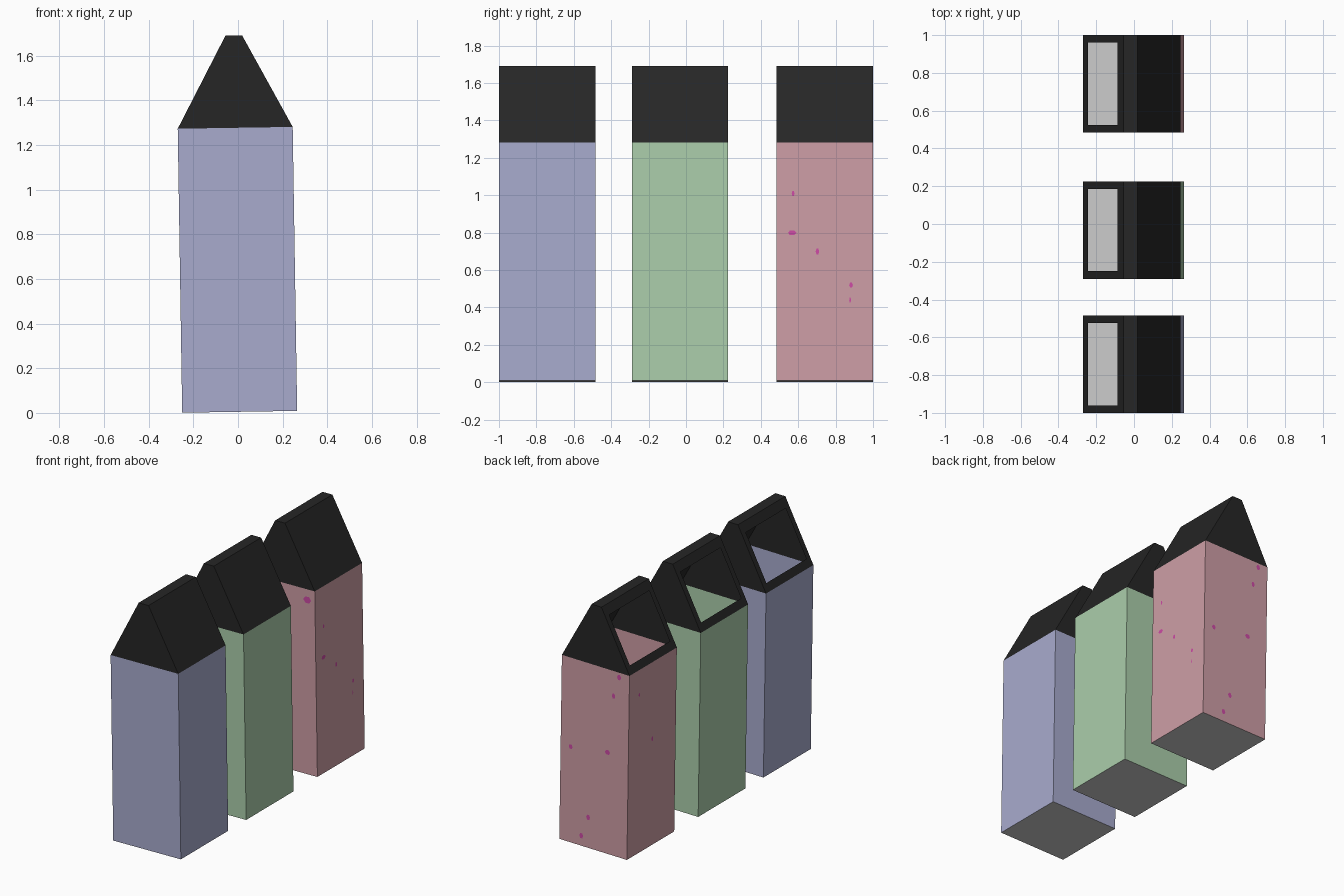
import bpy, bmesh, math
from mathutils import Vector

if "Cube" in bpy.data.objects:
    bpy.data.objects.remove(bpy.data.objects["Cube"])

H = 0.2575                   # half width of a bin
BODY, TOP, RIDGE = 1.272, 1.685, 0.0375
TILT = math.radians(-0.9)


def material(name, rgb):
    m = bpy.data.materials.new(name)
    lin = [((c / 255 + 0.055) / 1.055) ** 2.4 for c in rgb]
    m.diffuse_color = (*lin, 1)
    m.use_nodes = True
    m.node_tree.nodes["Principled BSDF"].inputs["Base Color"].default_value = m.diffuse_color
    return m


lavender = material("lavender", (168, 171, 206))
green = material("pale green", (171, 206, 171))
pink = material("dusty pink", (206, 158, 166))
black = material("soft black", (38, 38, 38))
grey = material("light grey", (204, 204, 204))
magenta = material("magenta", (205, 75, 165))


def add_object(name, bm, mats, y):
    me = bpy.data.meshes.new(name)
    bm.to_mesh(me)
    bm.free()
    for m in mats:
        me.materials.append(m)
    ob = bpy.data.objects.new(name, me)
    ob.location = (0.0075, y, 0.005)
    ob.rotation_euler = (0, TILT, 0)
    bpy.context.collection.objects.link(ob)
    return ob


def make_body(name, colour, y):
    # open-topped box with a grey floor
    bm = bmesh.new()
    bmesh.ops.create_cube(bm, size=1)
    for v in bm.verts:
        v.co = (v.co.x * 2 * H, v.co.y * 2 * H, (v.co.z + 0.5) * BODY)
    bm.normal_update()
    for f in bm.faces:
        f.material_index = 1 if f.normal.z < -0.5 else 0
    lid = [f for f in bm.faces if f.normal.z > 0.5]
    bmesh.ops.delete(bm, geom=lid, context='FACES_ONLY')
    add_object(name, bm, [colour, grey], y)


def make_hood(name, y):
    # hollow gabled hood with a flat ridge and an opening in the left slope
    bm = bmesh.new()
    profile = [(-H, BODY), (-RIDGE, TOP), (RIDGE, TOP), (H, BODY)]
    near = [bm.verts.new((x, -H, z)) for x, z in profile]
    far = [bm.verts.new((x, H, z)) for x, z in profile]
    bm.faces.new(near)
    bm.faces.new(far[::-1])
    for i in (1, 2):
        bm.faces.new((near[i], far[i], far[i + 1], near[i + 1]))
    # frame around the opening
    outer = [near[0], far[0], far[1], near[1]]
    low, high = near[0].co, near[1].co
    inner = []
    for t, yy in ((0.12, -1), (0.12, 1), (0.857, 1), (0.857, -1)):
        p = low.lerp(high, t)
        inner.append(bm.verts.new((p.x, yy * (H - 0.04), p.z)))
    for i in range(4):
        j = (i + 1) % 4
        bm.faces.new((outer[i], outer[j], inner[j], inner[i]))
    bmesh.ops.recalc_face_normals(bm, faces=bm.faces)
    add_object(name, bm, [black], y)


def make_splashes(name, y, spots):
    # small flat blots just off the walls: (wall normal, position along wall, height, width, height)
    bm = bmesh.new()
    for (nx, ny), u, z, w, h in spots:
        n = Vector((nx, ny, 0))
        along = Vector((abs(ny), abs(nx), 0))
        centre = n * (H + 0.002) + along * u + Vector((0, 0, z))
        ring = []
        for k in range(6):
            a = k * math.tau / 6
            ring.append(bm.verts.new(centre + along * math.cos(a) * w / 2
                                     + Vector((0, 0, math.sin(a) * h / 2))))
        f = bm.faces.new(ring)
        f.normal_update()
        if f.normal.dot(n) < 0:
            f.normal_flip()
    add_object(name, bm, [magenta], y)


bins = [("lavender", lavender, -0.7425), ("green", green, -0.0325), ("pink", pink, 0.7425)]
for label, colour, y in bins:
    make_body(label + "_bin_body", colour, y)
    make_hood(label + "_bin_hood", y)

R, L, B, F = (1, 0), (-1, 0), (0, 1), (0, -1)
make_splashes("pink_bin_splashes", 0.7425, [
    (R, -0.17, 1.00, 0.015, 0.03), (R, -0.175, 0.79, 0.045, 0.03),
    (R, -0.04, 0.69, 0.02, 0.035), (R, 0.14, 0.51, 0.02, 0.03), (R, 0.135, 0.43, 0.01, 0.03),
    (B, -0.18, 1.24, 0.03, 0.04), (B, -0.14, 1.10, 0.025, 0.04), (B, 0.18, 0.66, 0.03, 0.035),
    (B, -0.10, 0.70, 0.04, 0.035), (B, 0.04, 0.21, 0.03, 0.04), (B, 0.09, 0.07, 0.03, 0.04),
    (L, 0.15, 1.10, 0.015, 0.03), (L, 0.0, 0.74, 0.02, 0.035),
    (F, 0.20, 1.20, 0.06, 0.05)])
